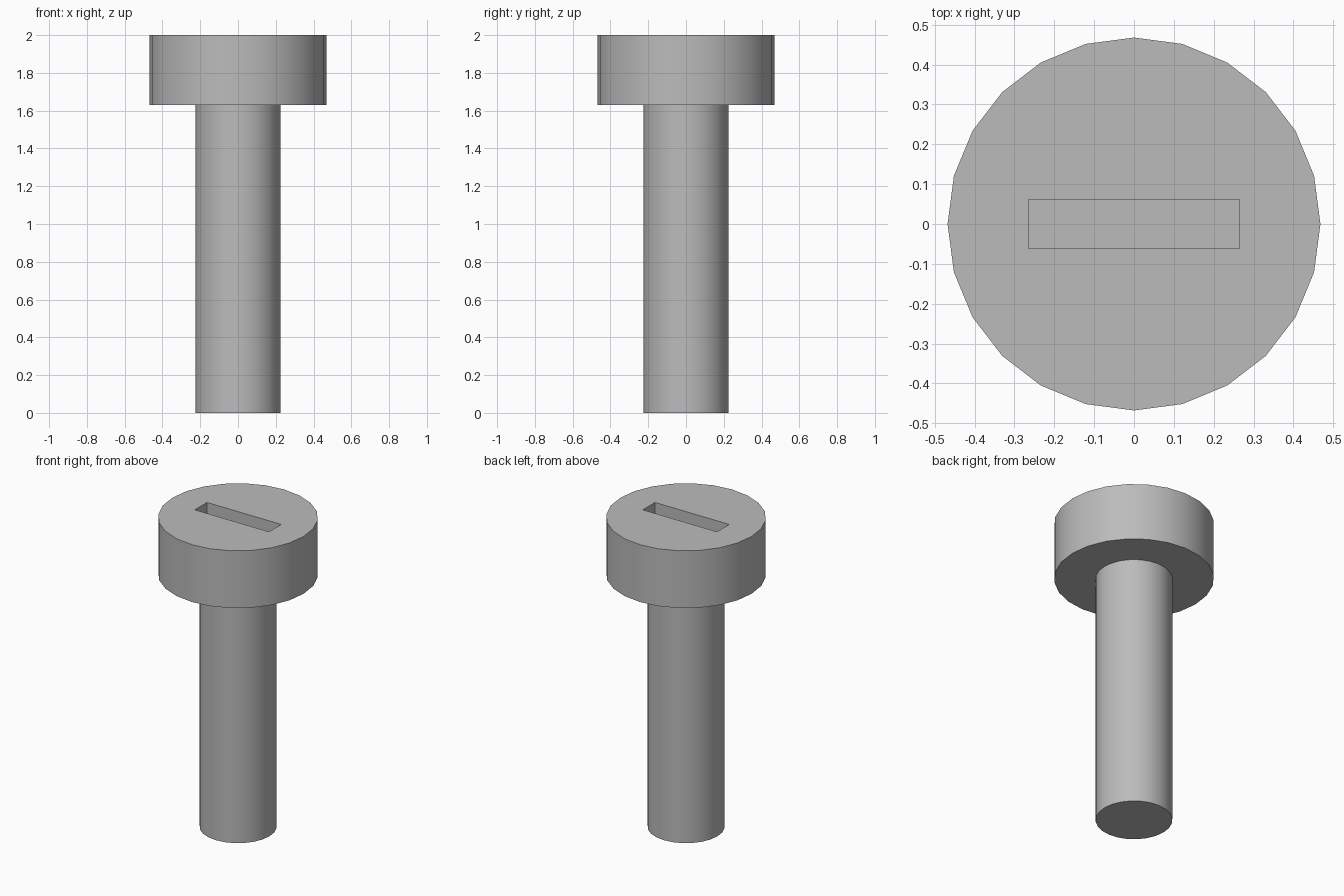
import bpy
import math

SIDES = 24
HEAD_BOTTOM, TOP = 1.63, 2.0
SLOT_DEPTH = 0.18

cube = bpy.data.objects.get("Cube")
if cube:
    bpy.data.objects.remove(cube, do_unlink=True)

# Single grey metal
metal = bpy.data.materials.new("grey metal")
metal.use_nodes = True
grey = (0.5, 0.5, 0.5, 1.0)
metal.diffuse_color = grey
metal.node_tree.nodes["Principled BSDF"].inputs["Base Color"].default_value = grey


def cylinder(name, radius, bottom, top):
    bpy.ops.mesh.primitive_cylinder_add(
        vertices=SIDES, radius=radius, depth=top - bottom,
        location=(0, 0, (bottom + top) / 2))
    obj = bpy.context.object
    obj.name = name
    obj.data.materials.append(metal)
    return obj


# Shaft and wide head
shaft = cylinder("shaft", 0.225, 0, HEAD_BOTTOM)
head = cylinder("head", 0.468, HEAD_BOTTOM, TOP)

# Straight driver slot cut into the top of the head
bpy.ops.mesh.primitive_cube_add(size=1, location=(0, 0, TOP))
cutter = bpy.context.object
cutter.name = "slot_cutter"
cutter.scale = (0.53, 0.124, SLOT_DEPTH * 2)
cutter.hide_render = True
cutter.data.materials.append(metal)
bpy.context.view_layer.update()

bpy.ops.object.select_all(action="DESELECT")
head.select_set(True)
bpy.context.view_layer.objects.active = head
cut = head.modifiers.new("slot", "BOOLEAN")
cut.operation = "DIFFERENCE"
cut.solver = "EXACT"
cut.object = cutter
bpy.ops.object.modifier_apply(modifier=cut.name)
bpy.data.objects.remove(cutter, do_unlink=True)

# Round sides stay smooth, rims and slot stay crisp
for part in (shaft, head):
    bpy.ops.object.select_all(action="DESELECT")
    part.select_set(True)
    bpy.context.view_layer.objects.active = part
    bpy.ops.object.shade_smooth_by_angle(angle=math.radians(30))
